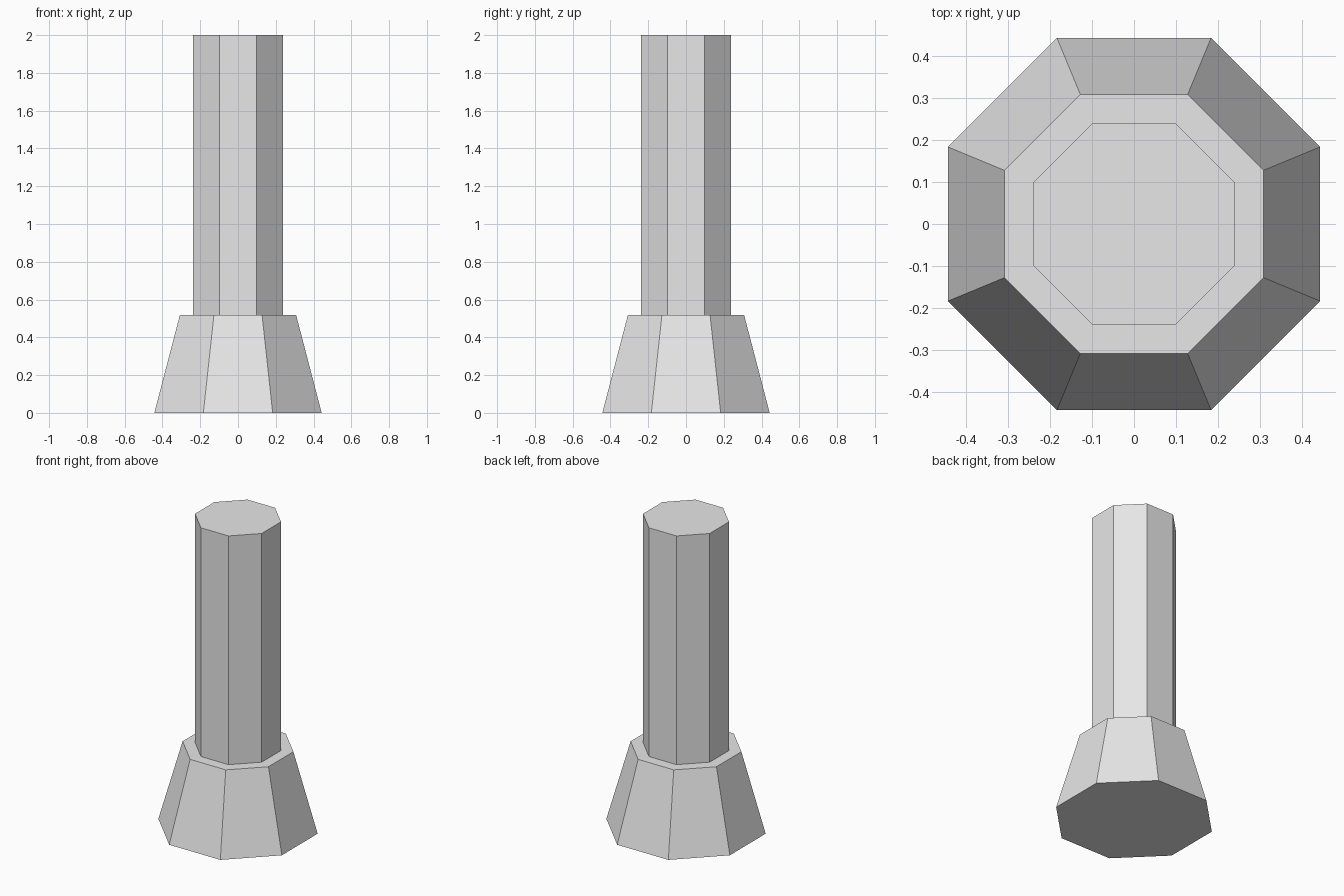
import bpy
import math

# Remove the default cube if present
cube = bpy.data.objects.get("Cube")
if cube:
    bpy.data.objects.remove(cube, do_unlink=True)

SIDES = 8
BASE_TOP = 0.517
HEIGHT = 2.0

# Plain grey for the whole model
grey = bpy.data.materials.new("light_grey")
grey.use_nodes = True
colour = (0.8, 0.8, 0.8, 1.0)
grey.diffuse_color = colour
grey.node_tree.nodes["Principled BSDF"].inputs["Base Color"].default_value = colour


def octagon_part(name, flat_bottom, flat_top, z0, z1):
    """Eight-sided solid sized by its centre-to-flat distances, flats facing the axes."""
    to_corner = 1 / math.cos(math.pi / SIDES)
    bpy.ops.mesh.primitive_cone_add(
        vertices=SIDES,
        radius1=flat_bottom * to_corner,
        radius2=flat_top * to_corner,
        depth=z1 - z0,
        location=(0, 0, (z0 + z1) / 2),
        rotation=(0, 0, math.pi / SIDES),
    )
    part = bpy.context.object
    part.name = part.data.name = name
    bpy.ops.object.transform_apply(location=True, rotation=True, scale=True)
    part.data.materials.append(grey)
    bpy.ops.object.shade_flat()
    return part


# Tapered foot
octagon_part("tapered_base", 0.443, 0.308, 0, BASE_TOP)

# Straight shaft standing on the foot
octagon_part("shaft", 0.239, 0.239, BASE_TOP, HEIGHT)
